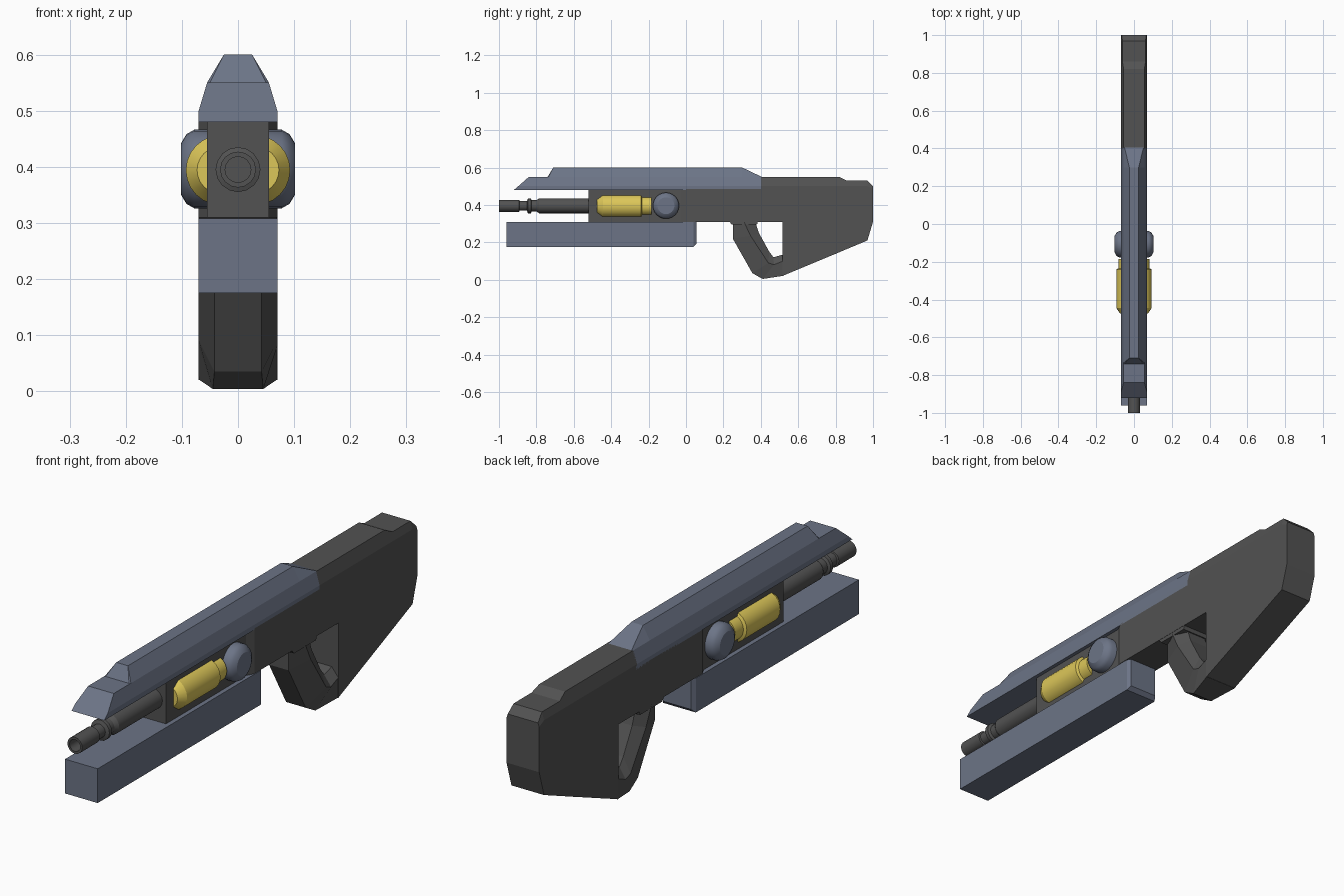
import bpy, bmesh, math
from mathutils import Vector

cube = bpy.data.objects.get("Cube")
if cube:
    bpy.data.objects.remove(cube, do_unlink=True)


def material(name, rgb):
    m = bpy.data.materials.new(name)
    m.use_nodes = True
    m.diffuse_color = (*rgb, 1)
    m.node_tree.nodes["Principled BSDF"].inputs["Base Color"].default_value = (*rgb, 1)
    return m


dark = material("dark_grey", (0.085, 0.085, 0.085))
blue = material("slate_blue", (0.15, 0.175, 0.24))
yellow = material("yellow", (0.72, 0.57, 0.10))


def finish(name, bm, mat, smooth=False):
    bmesh.ops.recalc_face_normals(bm, faces=bm.faces)
    mesh = bpy.data.meshes.new(name)
    bm.to_mesh(mesh)
    bm.free()
    mesh.materials.append(mat)
    ob = bpy.data.objects.new(name, mesh)
    bpy.context.collection.objects.link(ob)
    if smooth:
        bpy.ops.object.select_all(action='DESELECT')
        ob.select_set(True)
        bpy.context.view_layer.objects.active = ob
        bpy.ops.object.shade_smooth_by_angle(angle=math.radians(30))
    return ob


def bridge(bm, rings):
    n = len(rings[0])
    for a, b in zip(rings, rings[1:]):
        for i in range(n):
            j = (i + 1) % n
            bm.faces.new((a[i], a[j], b[j], b[i]))
    bm.faces.new(rings[0])
    bm.faces.new(rings[-1])


def loft(name, stations, mat):
    """Skin half-sections of (half width, y, z), mirrored across x."""
    bm = bmesh.new()
    rings = []
    for half in stations:
        pts = [(w, y, z) for w, y, z in half] + [(-w, y, z) for w, y, z in reversed(half)]
        rings.append([bm.verts.new(p) for p in pts])
    bridge(bm, rings)
    return finish(name, bm, mat)


def lathe(name, profile, axis, centre, mat, sides=24):
    """Turn a profile of (distance, radius) around an axis through centre."""
    bm = bmesh.new()
    d = Vector(axis)
    u, v = d.orthogonal().normalized(), None
    v = d.cross(u)
    rings = []
    for t, r in profile:
        rings.append([bm.verts.new(Vector(centre) + d * t + r * (u * math.cos(a) + v * math.sin(a)))
                      for a in (math.tau * i / sides for i in range(sides))])
    bridge(bm, rings)
    return finish(name, bm, mat, True)


# Receiver and stock: y, bottom, shoulder, top, half width, top half width
body = [
    (-0.52, 0.31, 0.47, 0.48, 0.055, 0.055),
    (-0.03, 0.31, 0.47, 0.48, 0.055, 0.055),
    (0.0, 0.31, 0.47, 0.485, 0.07, 0.07),
    (0.40, 0.31, 0.47, 0.485, 0.07, 0.07),
    (0.40, 0.31, 0.50, 0.55, 0.07, 0.055),
    (0.515, 0.31, 0.50, 0.55, 0.07, 0.055),
    (0.515, 0.02, 0.50, 0.55, 0.07, 0.055),
    (0.82, 0.147, 0.50, 0.55, 0.07, 0.055),
    (0.86, 0.164, 0.50, 0.53, 0.07, 0.061),
    (0.97, 0.21, 0.50, 0.53, 0.07, 0.061),
    (1.0, 0.31, 0.485, 0.50, 0.07, 0.065),
]
loft("receiver_and_stock",
     [[(w, y, lo), (w, y, sh), (tw, y, hi)] for y, lo, sh, hi, w, tw in body], dark)

# Plate under the receiver where the guard joins
loft("guard_mount", [[(0.069, y0, 0.33), (0.069, y1, 0.295)]
                     for y0, y1 in ((0.215, 0.245), (0.39, 0.38))], dark)

# Hand guard: outer edge, side ridge, inner edge
guard = [
    ((0.25, 0.31), (0.31, 0.31), (0.37, 0.31)),
    ((0.25, 0.22), (0.345, 0.235), (0.39, 0.25)),
    ((0.355, 0.035), (0.44, 0.09), (0.445, 0.15)),
    ((0.41, 0.004), (0.47, 0.08), (0.468, 0.12)),
    ((0.52, 0.021), (0.52, 0.10), (0.52, 0.135)),
]
widths = [(0.042, 0.07, 0.042)] * 3 + [(0.045, 0.07, 0.042), (0.07, 0.07, 0.042)]
loft("hand_guard", [[(w, *p) for w, p in zip(ws, row)] for ws, row in zip(widths, guard)], dark)


# Faceted top cover with a stepped nose and sloping tail
def cover_section(y, top_w, top_y, top_z):
    return [(0.07, y, 0.48), (0.07, y, 0.50), (0.055, y, 0.55), (top_w, top_y, top_z)]


nose = [(0.07, -0.92, 0.48), (0.07, -0.897, 0.50), (0.055, -0.84, 0.55), (0.05, -0.84, 0.55)]
loft("top_cover", [nose,
                   cover_section(-0.74, 0.05, -0.74, 0.55),
                   cover_section(-0.735, 0.025, -0.71, 0.60),
                   cover_section(0.30, 0.025, 0.30, 0.60),
                   cover_section(0.405, 0.05, 0.405, 0.55)], blue)

# Lower fore-end box with a bevelled rear
loft("fore_end", [[(w, y, lo), (w, y, 0.308)] for y, w, lo in
                  ((-0.96, 0.07, 0.175), (0.04, 0.07, 0.175), (0.055, 0.06, 0.19))], blue)

# Barrel with collar, neck and hollow muzzle
lathe("barrel", [(-0.50, 0.04), (-0.785, 0.04), (-0.80, 0.03), (-0.825, 0.03), (-0.83, 0.04),
                 (-0.845, 0.04), (-0.85, 0.026), (-0.89, 0.026), (-0.892, 0.032), (-1.0, 0.032),
                 (-1.0, 0.023), (-0.94, 0.023)], (0, 1, 0), (0, 0, 0.395), dark, 16)

# Canister and round knob on each side
for side, s in (("left", 1), ("right", -1)):
    lathe(side + "_canister", [(-0.475, 0.042), (-0.445, 0.062), (-0.24, 0.062),
                               (-0.235, 0.051), (-0.185, 0.051)],
          (0, 1, 0), (s * 0.031, 0, 0.394), yellow)
    lathe(side + "_knob", [(0.04, 0.07), (0.078, 0.07), (0.092, 0.062), (0.102, 0.045)],
          (s, 0, 0), (0, -0.107, 0.396), blue)
